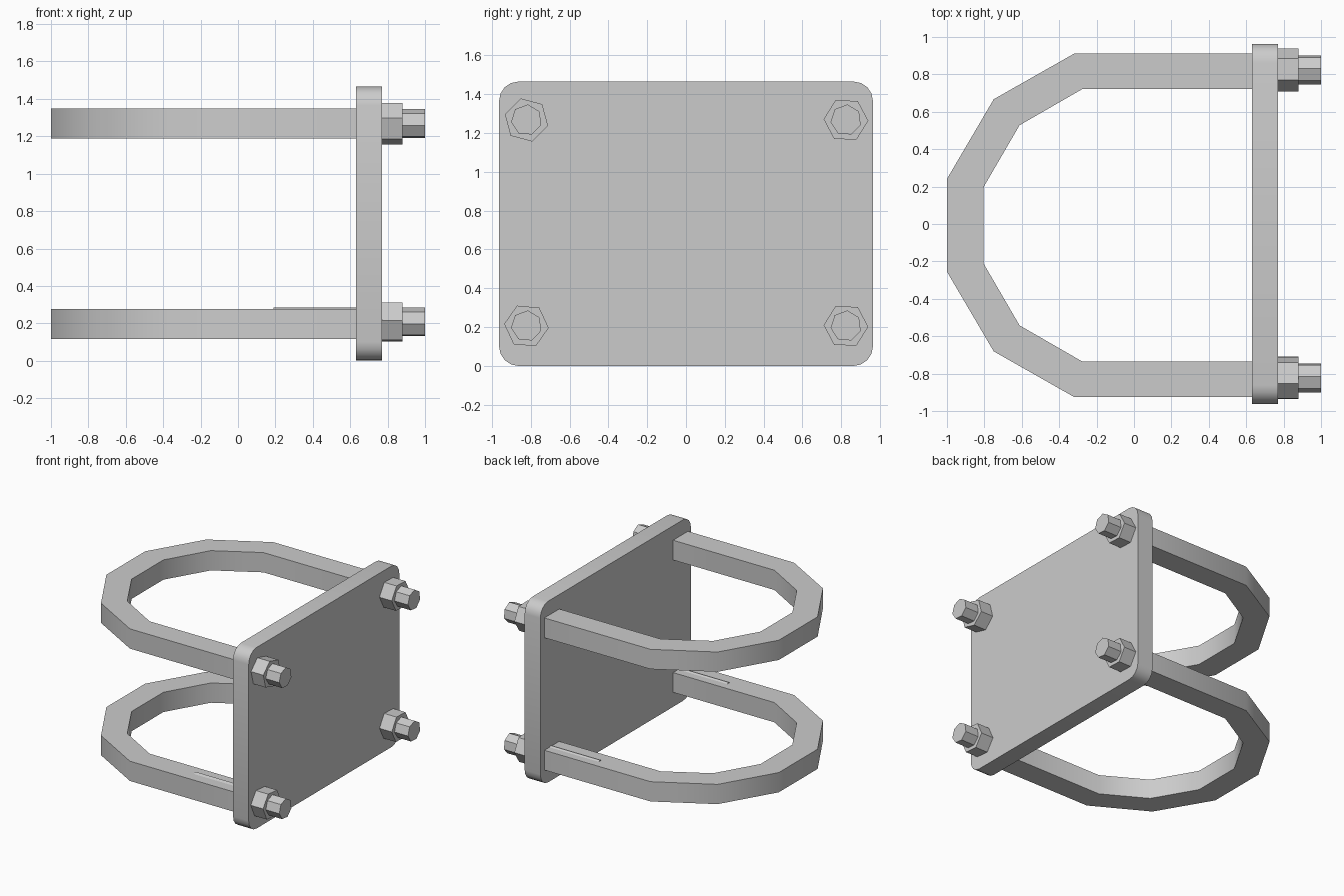
import bpy
import bmesh
from math import cos, sin, radians
from mathutils import Vector

cube = bpy.data.objects.get("Cube")
if cube:
    bpy.data.objects.remove(cube, do_unlink=True)

steel = bpy.data.materials.new("grey_steel")
steel.use_nodes = True
STEEL_COLOUR = (0.6, 0.6, 0.6, 1)
steel.diffuse_color = STEEL_COLOUR
steel.node_tree.nodes["Principled BSDF"].inputs["Base Color"].default_value = STEEL_COLOUR


def extrude_profile(name, points, direction):
    """Extrude a closed 3D outline along a vector into a solid part."""
    bm = bmesh.new()
    face = bm.faces.new([bm.verts.new(p) for p in points])
    result = bmesh.ops.extrude_face_region(bm, geom=[face], use_keep_orig=True)
    moved = [v for v in result["geom"] if isinstance(v, bmesh.types.BMVert)]
    bmesh.ops.translate(bm, verts=moved, vec=Vector(direction))
    bmesh.ops.recalc_face_normals(bm, faces=bm.faces)
    mesh = bpy.data.meshes.new(name)
    bm.to_mesh(mesh)
    bm.free()
    mesh.materials.append(steel)
    obj = bpy.data.objects.new(name, mesh)
    bpy.context.collection.objects.link(obj)
    return obj


def smooth(obj, angle):
    bpy.ops.object.select_all(action="DESELECT")
    obj.select_set(True)
    bpy.context.view_layer.objects.active = obj
    bpy.ops.object.shade_smooth_by_angle(angle=radians(angle))


def prism(name, sides, radius, phase, x0, x1, y, z):
    """Regular prism lying along the x axis."""
    angles = [radians(phase + 360 * i / sides) for i in range(sides)]
    points = [(x0, y + radius * cos(a), z + radius * sin(a)) for a in angles]
    return extrude_profile(name, points, (x1 - x0, 0, 0))


PLATE_BACK, PLATE_FRONT = 0.63, 0.77
HALF_WIDTH, HEIGHT, CORNER = 0.963, 1.465, 0.1

# Plate with rounded corners
outline = []
for sy, sz, start in ((1, 1, 0), (-1, 1, 90), (-1, -1, 180), (1, -1, 270)):
    for step in range(5):
        a = radians(start + step * 22.5)
        outline.append((PLATE_BACK,
                        sy * (HALF_WIDTH - CORNER) + CORNER * cos(a),
                        HEIGHT / 2 + sz * (HEIGHT / 2 - CORNER) + CORNER * sin(a)))
plate = extrude_profile("clamp_plate", outline, (PLATE_FRONT - PLATE_BACK, 0, 0))
smooth(plate, 32)

# Bent U bars, half outline mirrored across the middle
outer = [(0.64, 0.918), (-0.32, 0.918), (-0.75, 0.674), (-1.0, 0.248)]
inner = [(-0.805, 0.203), (-0.612, 0.535), (-0.277, 0.728), (0.64, 0.728)]
MID_Y = -0.007


def flip(points):
    return [(x, -y) for x, y in reversed(points)]


loop = outer + flip(outer) + flip(inner) + inner
for name, bottom in (("lower", 0.117), ("upper", 1.188)):
    bar = extrude_profile(name + "_u_bar",
                          [(x, y + MID_Y, bottom) for x, y in loop], (0, 0, 0.16))
    smooth(bar, 32)

# Threaded ends and hexagonal nuts at the four corners
bolts = (("lower_right", -0.822, 0.206, -5), ("upper_right", -0.822, 1.267, 45),
         ("lower_left", 0.824, 0.206, -2), ("upper_left", 0.824, 1.267, -2))
for name, y, z, turn in bolts:
    prism(name + "_nut", 6, 0.115, turn, PLATE_FRONT, 0.88, y, z)
    prism(name + "_stud", 7, 0.08, 136, 0.19, 1.0, y, z)
